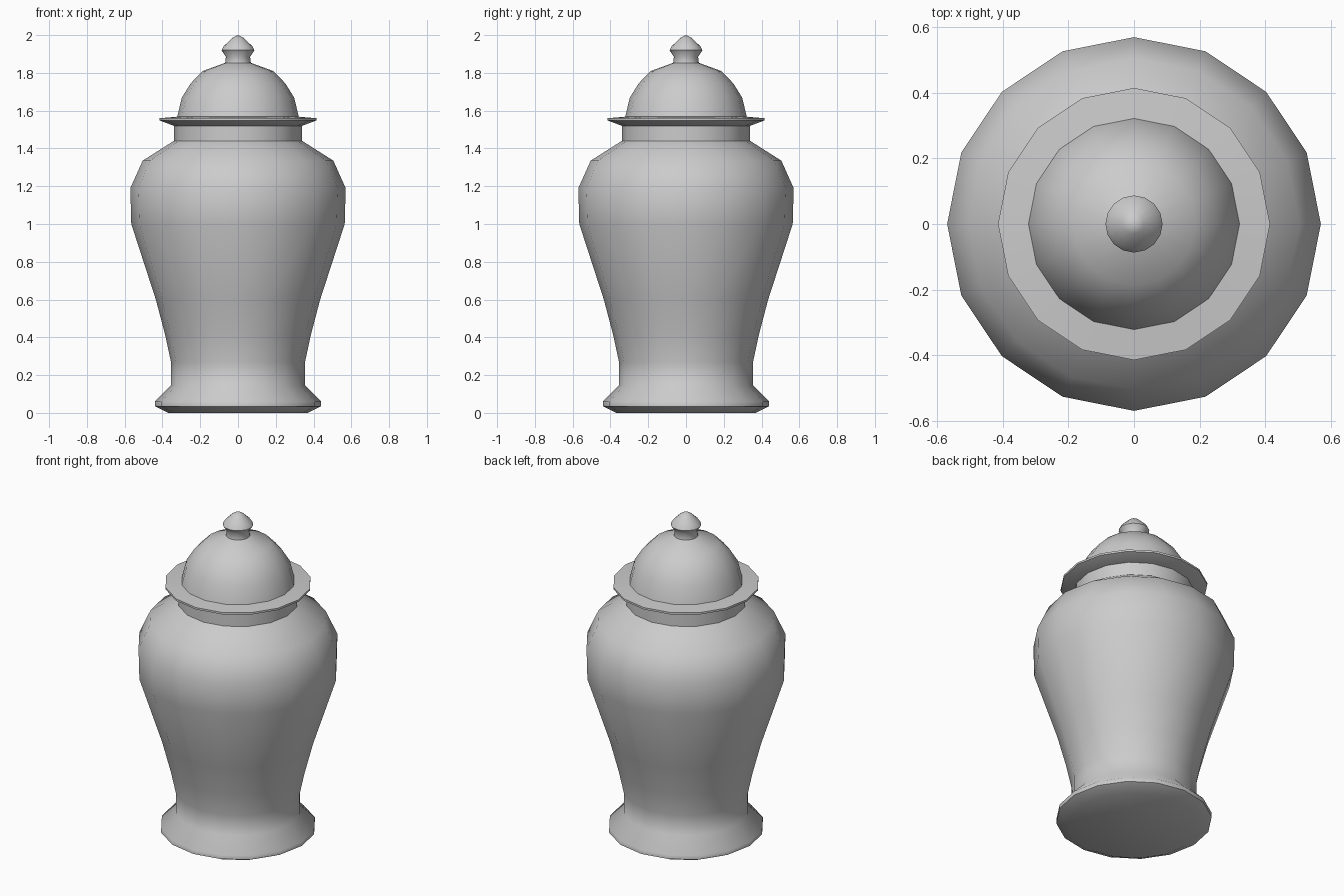
import bpy, bmesh
from math import radians, tau

cube = bpy.data.objects.get("Cube")
if cube:
    bpy.data.objects.remove(cube)

SIDES = 16

glaze = bpy.data.materials.new("grey_glaze")
glaze.use_nodes = True
colour = (0.6, 0.6, 0.6, 1)
glaze.diffuse_color = colour
glaze.node_tree.nodes["Principled BSDF"].inputs["Base Color"].default_value = colour


def lathe(name, profile, cap_ends=True):
    """Spin a (radius, height) profile, listed bottom to top, round the z axis."""
    bm = bmesh.new()
    verts = [bm.verts.new((r, 0, z)) for r, z in profile]
    edges = [bm.edges.new(pair) for pair in zip(verts, verts[1:])]
    bmesh.ops.spin(bm, geom=verts + edges, cent=(0, 0, 0), axis=(0, 0, 1),
                   angle=tau, steps=SIDES, use_duplicate=False)
    bmesh.ops.remove_doubles(bm, verts=bm.verts[:], dist=0.0005)
    if cap_ends:
        bmesh.ops.holes_fill(bm, edges=[e for e in bm.edges if e.is_boundary], sides=SIDES)
    bmesh.ops.recalc_face_normals(bm, faces=bm.faces[:])
    mesh = bpy.data.meshes.new(name)
    bm.to_mesh(mesh)
    bm.free()
    mesh.materials.append(glaze)
    obj = bpy.data.objects.new(name, mesh)
    bpy.context.collection.objects.link(obj)
    bpy.ops.object.select_all(action='DESELECT')
    obj.select_set(True)
    bpy.context.view_layer.objects.active = obj
    bpy.ops.object.shade_smooth_by_angle(angle=radians(50))
    return obj


# Jar: foot, tapering belly, shoulder and neck
lathe("jar_body", [
    (0.37, 0), (0.44, 0.035), (0.44, 0.06), (0.355, 0.145), (0.355, 0.27),
    (0.385, 0.41), (0.435, 0.6), (0.565, 1.0), (0.57, 1.19), (0.505, 1.335),
    (0.34, 1.44), (0.34, 1.525),
])

# Lid: flared rim, dome and pointed knob
lathe("lid", [
    (0.34, 1.52), (0.415, 1.548), (0.415, 1.56), (0.322, 1.568),
    (0.297, 1.67), (0.25, 1.745), (0.187, 1.81), (0.068, 1.853), (0.064, 1.885),
    (0.087, 1.92), (0.075, 1.942), (0.03, 1.985), (0, 2.0),
])
